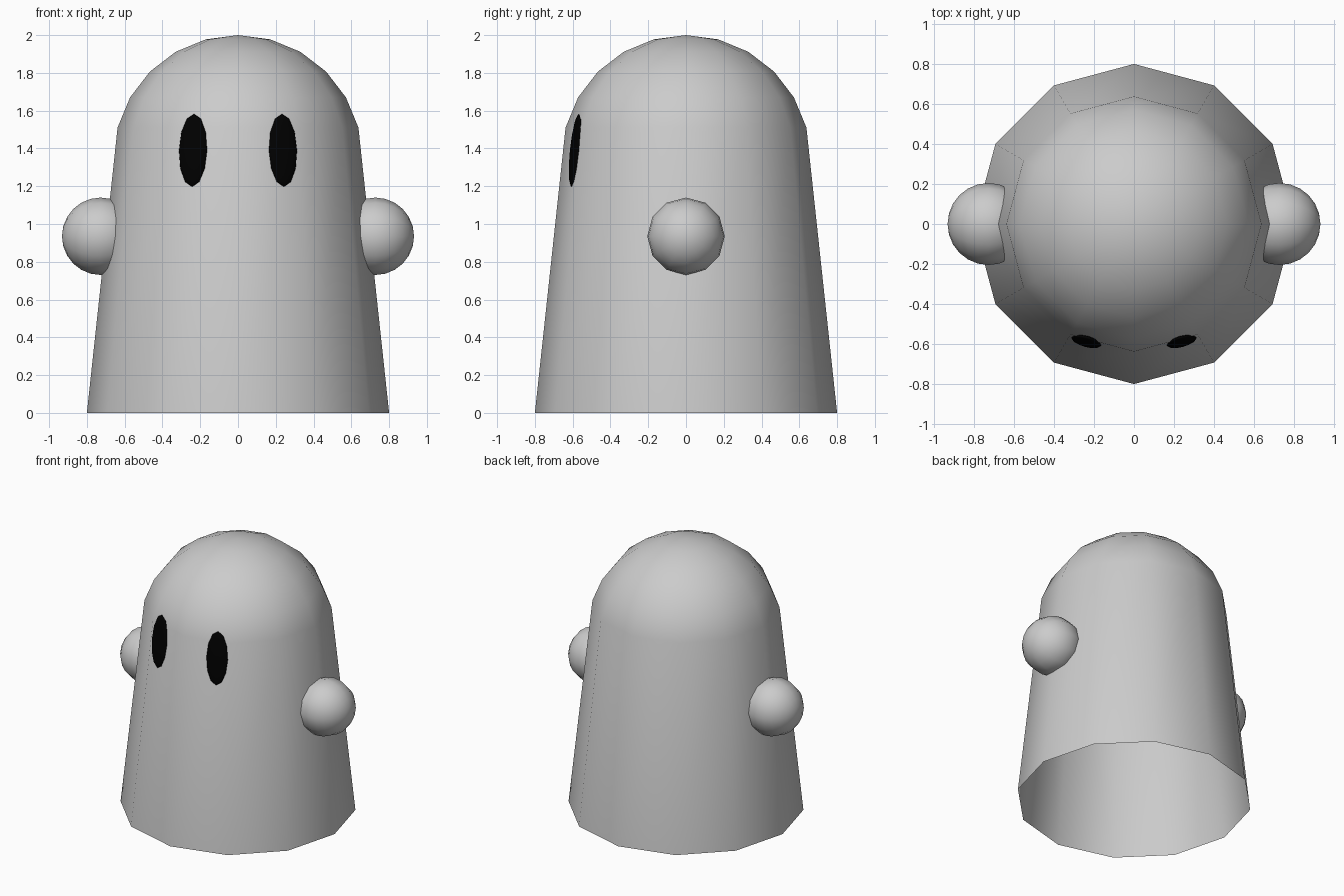
import bpy, bmesh
from math import sin, cos, pi, radians
from mathutils import Matrix, Vector

cube = bpy.data.objects.get("Cube")
if cube:
    bpy.data.objects.remove(cube)


def material(name, value):
    mat = bpy.data.materials.new(name)
    mat.use_nodes = True
    color = (value, value, value, 1)
    mat.diffuse_color = color
    mat.node_tree.nodes["Principled BSDF"].inputs["Base Color"].default_value = color
    return mat


def finish(bm, name, mat):
    bmesh.ops.recalc_face_normals(bm, faces=bm.faces)
    for face in bm.faces:
        face.smooth = True
    mesh = bpy.data.meshes.new(name)
    bm.to_mesh(mesh)
    bm.free()
    mesh.materials.append(mat)
    obj = bpy.data.objects.new(name, mesh)
    bpy.context.collection.objects.link(obj)
    return obj


def ball(name, matrix, segments, rings, mat):
    bm = bmesh.new()
    bmesh.ops.create_uvsphere(bm, u_segments=segments, v_segments=rings,
                              radius=1, matrix=matrix)
    return finish(bm, name, mat)


white = material("sheet white", 0.6)
black = material("eye black", 0.0)

# Body: open skirt rising into a round head, twelve sides
SIDES, HEAD_R, HEAD_Z = 12, 0.66, 1.34
profile = [(0.8, 0)]
for step in range(5, 0, -1):
    a = radians(15 * step)
    profile.append((HEAD_R * sin(a), HEAD_Z + HEAD_R * cos(a)))
bm = bmesh.new()
rings = [[bm.verts.new((r * cos(2 * pi * i / SIDES), r * sin(2 * pi * i / SIDES), z))
          for i in range(SIDES)] for r, z in profile]
top = bm.verts.new((0, 0, HEAD_Z + HEAD_R))
for i in range(SIDES):
    j = (i + 1) % SIDES
    for low, high in zip(rings, rings[1:]):
        bm.faces.new((low[i], low[j], high[j], high[i]))
    bm.faces.new((rings[-1][i], rings[-1][j], top))
finish(bm, "body", white)

# Skirt radius at a height, used to seat the eyes
slope = (profile[0][0] - profile[1][0]) / profile[1][1]
EYE_X, EYE_Z = 0.238, 1.39

for side, label in ((1, "left"), (-1, "right")):
    # Arm: round stub with its pole pointing outward
    place = (Matrix.Translation((side * 0.727, 0, 0.935))
             @ Matrix.Rotation(side * pi / 2, 4, "Y") @ Matrix.Scale(0.205, 4))
    ball(label + "_arm", place, SIDES, SIDES, white)

    # Eye: thin oval lying in the plane of the front facet
    yaw = radians(15)
    normal = Vector((side * sin(yaw), -cos(yaw), slope * cos(yaw))).normalized()
    across = Vector((cos(yaw), side * sin(yaw), 0))
    up = normal.cross(across)
    frame = Matrix((across, up, normal)).transposed().to_4x4()
    eye_y = -(profile[0][0] - slope * EYE_Z) + EYE_X * sin(yaw) / cos(yaw)
    place = (Matrix.Translation((side * EYE_X, eye_y, EYE_Z)) @ frame
             @ Matrix.Diagonal((0.077, 0.194, 0.02, 1)))
    ball(label + "_eye", place, SIDES, SIDES, black)
